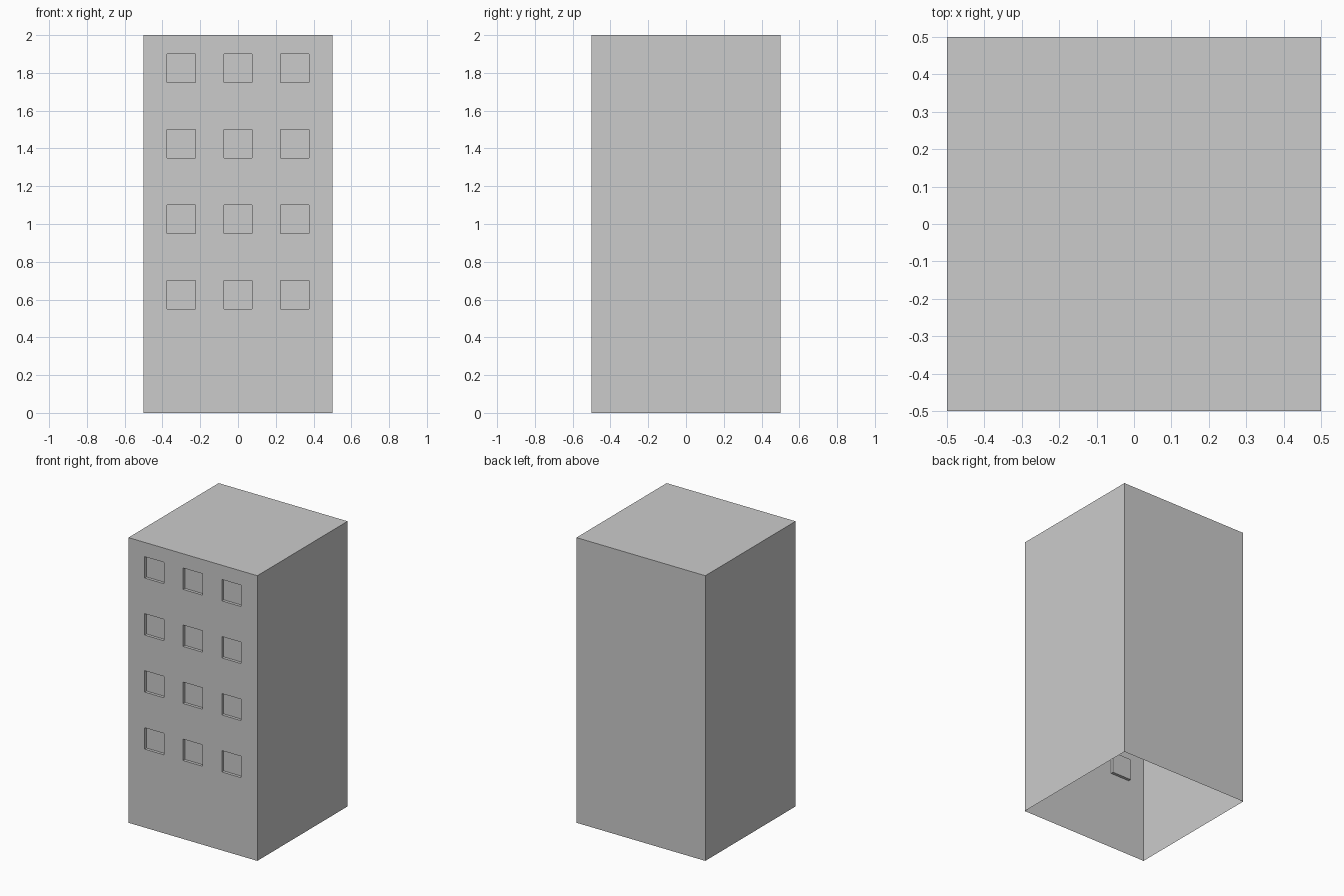
import bpy, bmesh
from mathutils import Matrix, Vector

if "Cube" in bpy.data.objects:
    bpy.data.objects.remove(bpy.data.objects["Cube"])

WIN = 0.15                       # window side
COLS = (-0.3, 0.0, 0.3)          # window centres along x
ROWS = (0.625, 1.025, 1.425, 1.825)
DEPTH = 0.02                     # window recess

bm = bmesh.new()

# Tower shell, open underneath
bmesh.ops.create_cube(bm, size=1, matrix=Matrix.Translation((0, 0, 1)) @ Matrix.Diagonal((1, 1, 2, 1)))
bottom = [f for f in bm.faces if f.normal.z < -0.9]
bmesh.ops.delete(bm, geom=bottom, context='FACES_ONLY')


def front_faces():
    bm.normal_update()
    return [f for f in bm.faces if f.normal.y < -0.9]


def cut(co, no):
    faces = front_faces()
    edges = {e for f in faces for e in f.edges}
    verts = {v for f in faces for v in f.verts}
    bmesh.ops.bisect_plane(bm, geom=faces + list(edges) + list(verts),
                           dist=1e-5, plane_co=co, plane_no=no)


# Grid of cuts on the front wall
for s in (-WIN / 2, WIN / 2):
    for x in COLS:
        cut((x + s, 0, 0), (1, 0, 0))
    for z in ROWS:
        cut((0, 0, z + s), (0, 0, 1))

# Recessed windows
windows = []
for f in front_faces():
    c = f.calc_center_median()
    if any(abs(c.x - x) < 0.01 for x in COLS) and any(abs(c.z - z) < 0.01 for z in ROWS):
        windows.append(f)
ext = bmesh.ops.extrude_face_region(bm, geom=windows)
verts = [g for g in ext["geom"] if isinstance(g, bmesh.types.BMVert)]
bmesh.ops.translate(bm, verts=verts, vec=Vector((0, DEPTH, 0)))
bmesh.ops.delete(bm, geom=[f for f in windows if f.is_valid], context='FACES_ONLY')
bm.normal_update()

mesh = bpy.data.meshes.new("tower_block")
bm.to_mesh(mesh)
bm.free()
tower = bpy.data.objects.new("tower_block", mesh)
bpy.context.collection.objects.link(tower)
